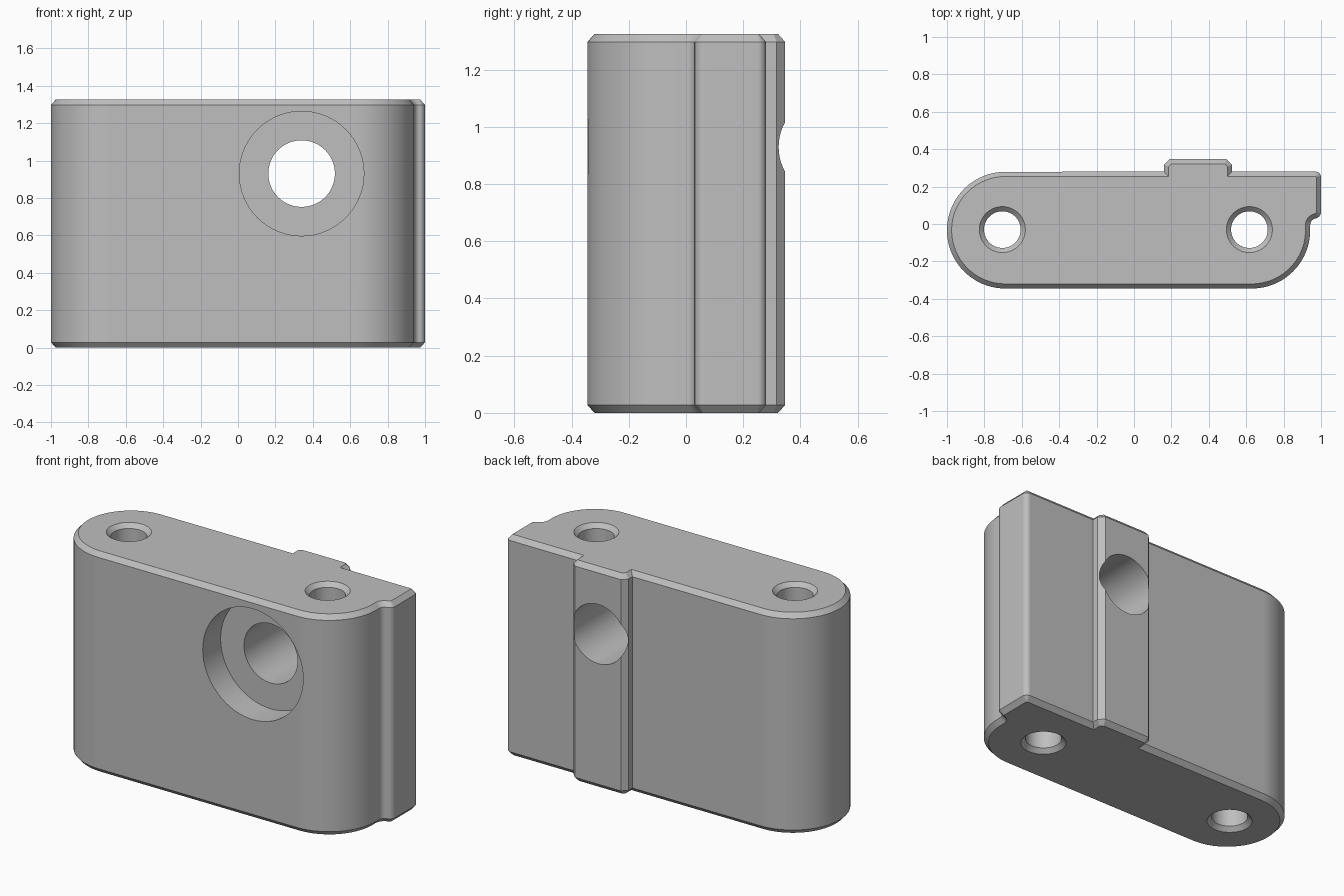
import bpy, bmesh
from math import sin, cos, radians, tau
from mathutils import Vector, Matrix

cube = bpy.data.objects.get("Cube")
if cube:
    bpy.data.objects.remove(cube, do_unlink=True)

HEIGHT = 1.325
BEVEL_IN, BEVEL_UP = 0.025, 0.028

grey = bpy.data.materials.new("grey")
grey.use_nodes = True
colour = (0.52, 0.52, 0.52, 1)
grey.diffuse_color = colour
grey.node_tree.nodes["Principled BSDF"].inputs["Base Color"].default_value = colour


def arc(cx, cy, r, start, end, steps):
    angles = [radians(start + (end - start) * i / steps) for i in range(steps + 1)]
    return [Vector((cx + r * cos(a), cy + r * sin(a))) for a in angles]


def inset(points, d):
    """Mitred inward offset of a counter-clockwise outline."""
    result = []
    for i, p in enumerate(points):
        a = (p - points[i - 1]).normalized()
        b = (points[(i + 1) % len(points)] - p).normalized()
        na, nb = Vector((-a.y, a.x)), Vector((-b.y, b.x))
        result.append(p + (na + nb) * d / (1 + na.dot(nb)))
    return result


def loft(name, rings, matrix=Matrix()):
    """Skin a stack of equal-length rings and cap both ends."""
    bm = bmesh.new()
    loops = [[bm.verts.new(matrix @ Vector(co)) for co in ring] for ring in rings]
    n = len(loops[0])
    for low, high in zip(loops, loops[1:]):
        for i in range(n):
            j = (i + 1) % n
            bm.faces.new((low[i], low[j], high[j], high[i]))
    bm.faces.new(loops[0][::-1])
    bm.faces.new(loops[-1])
    bmesh.ops.recalc_face_normals(bm, faces=bm.faces)
    mesh = bpy.data.meshes.new(name)
    bm.to_mesh(mesh)
    bm.free()
    mesh.materials.append(grey)
    obj = bpy.data.objects.new(name, mesh)
    bpy.context.collection.objects.link(obj)
    return obj


def cut(target, name, profile, matrix, sides=64):
    """Drill the target with a turned cutter given as (radius, height) pairs."""
    rings = [[(r * cos(tau * i / sides), r * sin(tau * i / sides), z)
              for i in range(sides)] for r, z in profile]
    cutter = loft(name, rings, matrix)
    cutter.hide_render = True
    mod = target.modifiers.new(name, 'BOOLEAN')
    mod.operation = 'DIFFERENCE'
    mod.solver = 'EXACT'
    mod.object = cutter
    bpy.context.view_layer.objects.active = target
    bpy.ops.object.modifier_apply(modifier=name)
    bpy.data.objects.remove(cutter, do_unlink=True)


# Block outline: rounded ends, stepped right edge, chamfered rib at the back
outline = arc(0.63, -0.033, 0.312, -90, 0, 24)
outline += arc(0.977, -0.005, 0.035, 180, 90, 8)
outline += arc(0.965, 0.065, 0.035, -90, 0, 8)[1:]
outline += arc(0.97, 0.25, 0.03, 0, 90, 8)
outline += [Vector(p) for p in ((0.525, 0.28), (0.525, 0.317), (0.495, 0.347),
                                (0.19, 0.347), (0.16, 0.317), (0.16, 0.28))]
outline += arc(-0.688, -0.033, 0.312, 90, 270, 48)

# Body with bevelled top and bottom rims
small = inset(outline, BEVEL_IN)
levels = [(small, 0), (outline, BEVEL_UP), (outline, HEIGHT - BEVEL_UP), (small, HEIGHT)]
body = loft("clamp_block", [[(p.x, p.y, z) for p in ring] for ring, z in levels])

# Vertical bolt holes, countersunk at both ends
bolt = [(0.148, -0.025), (0.098, 0.025), (0.098, HEIGHT - 0.025), (0.148, HEIGHT + 0.025)]
for name, x in (("left_bolt_hole", 0.617), ("right_bolt_hole", -0.704)):
    cut(body, name, bolt, Matrix.Translation((x, -0.03, 0)))

# Cross hole with a wide counterbore on the front
across = Matrix.Translation((0.34, 0, 0.93)) @ Matrix.Rotation(radians(-90), 4, 'X')
cut(body, "cross_hole", [(0.333, -0.5), (0.333, -0.175), (0.178, -0.175), (0.178, 0.5)], across)

# Smooth curved walls, crisp edges
bpy.ops.object.select_all(action='DESELECT')
body.select_set(True)
bpy.context.view_layer.objects.active = body
bpy.ops.object.shade_smooth_by_angle(angle=radians(25))
weighted = body.modifiers.new("even_shading", 'WEIGHTED_NORMAL')
weighted.keep_sharp = True
